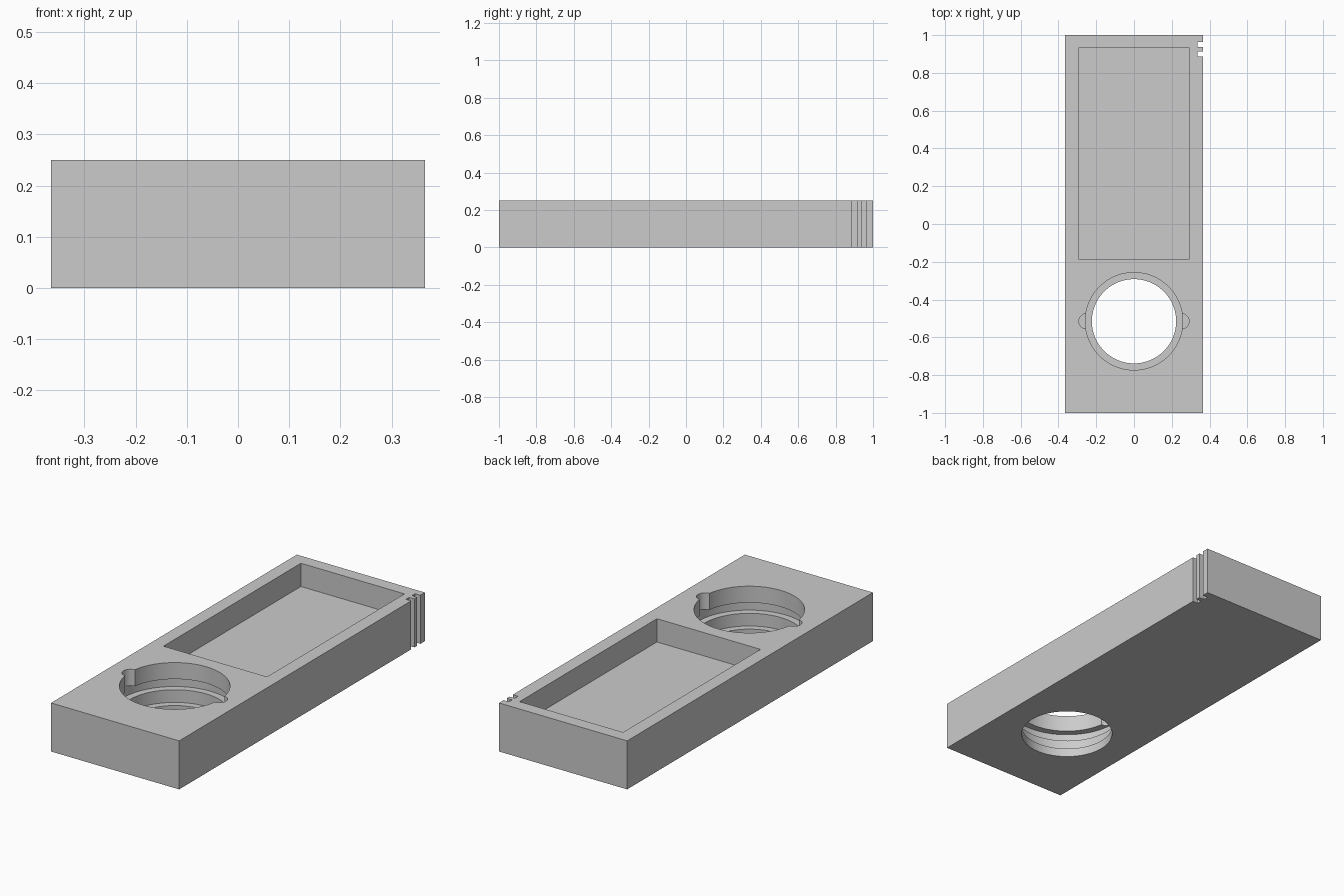
import bpy, bmesh, math
from mathutils import Matrix, Vector

cube = bpy.data.objects.get("Cube")
if cube:
    bpy.data.objects.remove(cube, do_unlink=True)

WIDTH, LENGTH, HEIGHT = 0.73, 2.0, 0.25
TOP = HEIGHT + 0.05
HOLE_Y = -0.515

grey = bpy.data.materials.new("plain grey")
grey.use_nodes = True
colour = (0.6, 0.6, 0.6, 1)
grey.diffuse_color = colour
grey.node_tree.nodes["Principled BSDF"].inputs["Base Color"].default_value = colour


def add_object(name, bm):
    bmesh.ops.recalc_face_normals(bm, faces=bm.faces)
    mesh = bpy.data.meshes.new(name)
    bm.to_mesh(mesh)
    bm.free()
    mesh.materials.append(grey)
    obj = bpy.data.objects.new(name, mesh)
    bpy.context.collection.objects.link(obj)
    return obj


def box(name, low, high):
    low, high = Vector(low), Vector(high)
    bm = bmesh.new()
    place = Matrix.Translation((low + high) / 2) @ Matrix.Diagonal((*(high - low), 1))
    bmesh.ops.create_cube(bm, size=1, matrix=place)
    return add_object(name, bm)


def lathe(name, centre, profile, sides):
    """Closed turned solid from (radius, z) pairs, bottom to top."""
    bm = bmesh.new()
    rings = []
    for radius, z in profile:
        angles = [math.tau * i / sides for i in range(sides)]
        rings.append([bm.verts.new((centre[0] + radius * math.cos(a),
                                    centre[1] + radius * math.sin(a), z)) for a in angles])
    for a, b in zip(rings, rings[1:]):
        for i in range(sides):
            j = (i + 1) % sides
            bm.faces.new((a[i], a[j], b[j], b[i]))
    bm.faces.new(rings[0])
    bm.faces.new(rings[-1])
    return add_object(name, bm)


# Solid block
body = box("body", (-WIDTH / 2, -LENGTH / 2, 0), (WIDTH / 2, LENGTH / 2, HEIGHT))

# Rectangular tray and stepped round hole with a hidden locking groove
ledge, groove_floor, groove_roof = 0.045, 0.11, 0.165
cutters = [
    box("tray_cutter", (-0.295, -0.185, 0.13), (0.295, 0.933, TOP)),
    lathe("hole_cutter", (0, HOLE_Y),
          [(0.223, -0.05), (0.223, ledge), (0.258, ledge), (0.258, groove_floor),
           (0.294, groove_floor), (0.294, groove_roof), (0.258, groove_roof), (0.258, TOP)], 96),
]

# Entry notches on both sides of the hole
for side in (-1, 1):
    cutters.append(lathe("notch_cutter", (side * 0.252, HOLE_Y),
                         [(0.04, groove_floor + 0.02), (0.04, TOP)], 32))

# Two upright slots near the back corner
for y in (0.901, 0.95):
    cutters.append(box("slot_cutter", (0.335, y - 0.013, -0.05), (0.4, y + 0.013, TOP)))

# Carve the block, then discard the cutters
bpy.context.view_layer.objects.active = body
for cutter in cutters:
    cutter.hide_render = True
    cut = body.modifiers.new(cutter.name, "BOOLEAN")
    cut.operation = "DIFFERENCE"
    cut.solver = "EXACT"
    cut.object = cutter
    bpy.ops.object.modifier_apply(modifier=cut.name)
    bpy.data.objects.remove(cutter, do_unlink=True)

# Smooth round walls, crisp edges
bpy.ops.object.select_all(action="DESELECT")
body.select_set(True)
bpy.ops.object.shade_smooth_by_angle(angle=math.radians(30))
